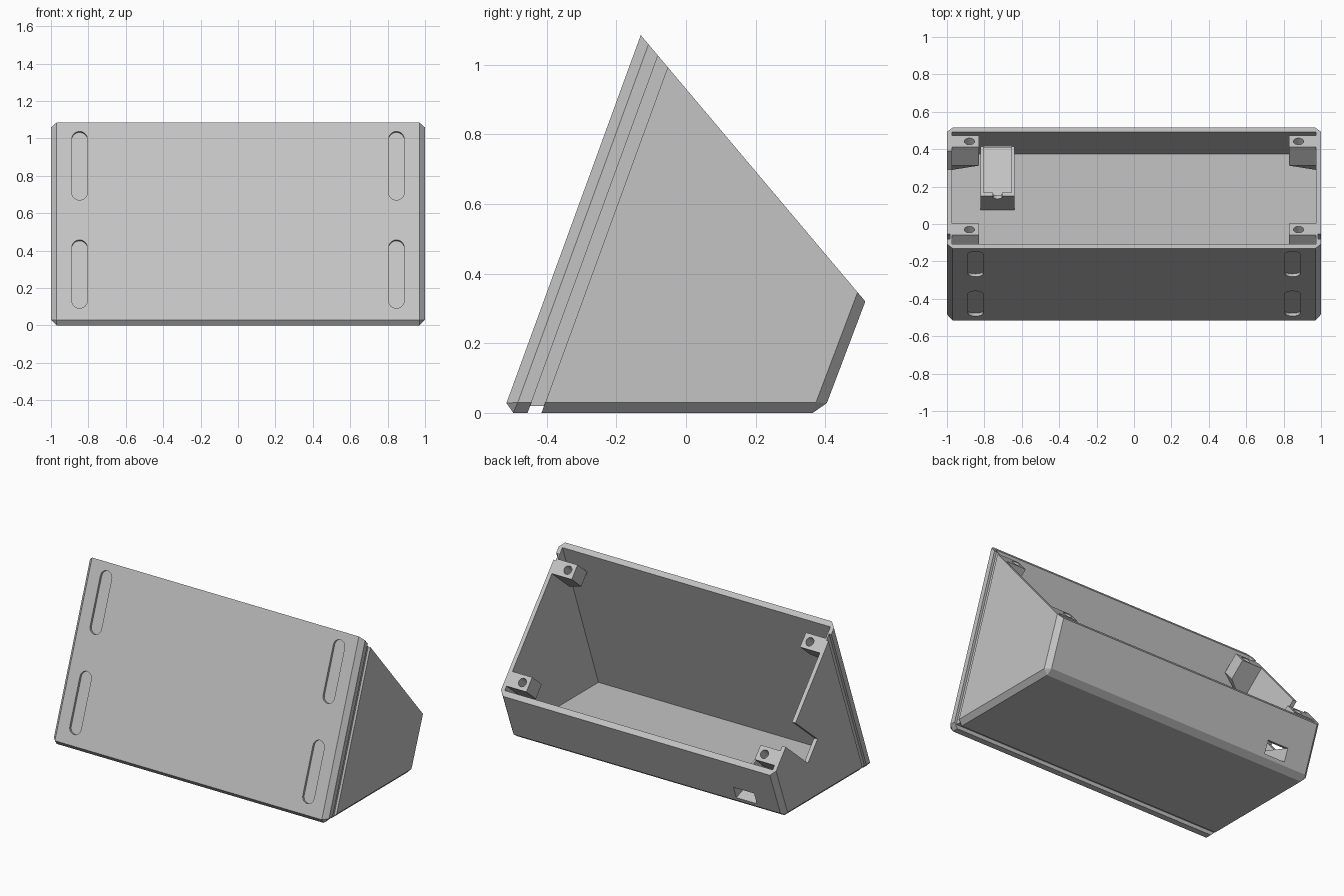
import bpy, bmesh, math
from mathutils import Vector

if "Cube" in bpy.data.objects:
    bpy.data.objects.remove(bpy.data.objects["Cube"])

grey = bpy.data.materials.new("light grey plastic")
grey.use_nodes = True
colour = (0.55, 0.55, 0.55, 1)
grey.diffuse_color = colour
grey.node_tree.nodes["Principled BSDF"].inputs["Base Color"].default_value = colour


def finish(name, bm):
    bmesh.ops.recalc_face_normals(bm, faces=bm.faces)
    mesh = bpy.data.meshes.new(name)
    bm.to_mesh(mesh)
    bm.free()
    mesh.materials.append(grey)
    ob = bpy.data.objects.new(name, mesh)
    bpy.context.collection.objects.link(ob)
    return ob


def hull_mesh(points):
    bm = bmesh.new()
    verts = [bm.verts.new(p) for p in points]
    bmesh.ops.convex_hull(bm, input=verts)
    bmesh.ops.dissolve_limit(bm, angle_limit=0.01, verts=bm.verts, edges=bm.edges)
    return bm


def hull(name, points):
    return finish(name, hull_mesh(points))


def slab(x0, x1, profile):
    """Points of a (y, z) profile swept from x0 to x1."""
    return [(x, y, z) for x in (x0, x1) for y, z in profile]


def cut(target, cutter):
    cutter.hide_render = True
    mod = target.modifiers.new("cut", 'BOOLEAN')
    mod.operation = 'DIFFERENCE'
    mod.solver = 'EXACT'
    mod.object = cutter
    with bpy.context.temp_override(object=target, active_object=target):
        bpy.ops.object.modifier_apply(modifier=mod.name)
    bpy.data.objects.remove(cutter)


# Directions: along the open rim, into the box, up the front panel, out of it
TOP = Vector((0, -0.13, 1.085))
RIM = Vector((0, 0.645, -0.765)).normalized()
INTO = Vector((0, RIM.z, -RIM.y))
UP = Vector((0, 0.342, 0.94))
OUT = Vector((0, -0.94, 0.342))


def rim_point(x, s, d):
    return TOP + RIM * s + INTO * d + Vector((x, 0, 0))


# Outer body, with every edge chamfered except the rim
bm = hull_mesh(slab(-1, 1, [(-0.526, 0), (0.394, 0), (0.515, 0.32), (-0.13, 1.085)]))
edges = [e for e in bm.edges
         if not all(abs((v.co - TOP).dot(INTO)) < 0.005 for v in e.verts)]
bmesh.ops.bevel(bm, geom=edges, offset=0.03, offset_type='OFFSET',
                segments=1, affect='EDGES')
shell = finish("case_shell", bm)

# Hollow interior, open past the rim
back_top = Vector((0, 0.483, 0.32)) + UP * 0.3
front_top = Vector((0, -0.493, 0)) + UP * 1.4
cut(shell, hull("interior_cutter", slab(-0.974, 0.974, [
    (-0.482, 0.03), (0.373, 0.03), back_top.yz, front_top.yz])))

# Shallow groove round the sides and bottom behind the front panel
band = hull("groove_cutter", slab(-1.1, 1.1, [
    (-0.4915, -0.1), (-0.4515, -0.1), (0.023, 1.2), (-0.017, 1.2)]))
cut(band, hull("groove_core", slab(-0.984, 0.984, [
    (-1, 0.02), (1, 0.02), (1, 2), (-1, 2)])))
cut(shell, band)

# Four round-ended recesses in the front panel
RADIUS = 0.041
for side in (-1, 1):
    for low, high in ((0.09, 0.46), (0.668, 1.04)):
        points = []
        for z, start in ((low + RADIUS, math.pi), (high - RADIUS, 0)):
            centre = Vector((side * 0.847, -0.526 + z * 0.365, z))
            for i in range(13):
                a = start + math.pi * i / 12
                rim = Vector((RADIUS * math.cos(a), 0, 0)) + UP * RADIUS * math.sin(a)
                points += [centre + rim + OUT * k for k in (-0.016, 0.03)]
        cut(shell, hull("recess_cutter", points))

# Deep cable notch in one side wall
cut(shell, hull("notch_cutter", [
    rim_point(x, s, d) for x in (-1.05, -0.95) for s in (0.653, 0.809) for d in (-0.05, 0.3)]))


# Socket tray, square to the back wall, with its opening through the wall
def pocket(name, height):
    base = Vector((0, 0.14, 0.149))
    corners = [base + UP * h - OUT * k for h in (0, height) for k in (0, 0.35)]
    return hull(name, slab(-0.805, -0.655, [c.yz for c in corners]))


tray = hull("socket_tray", slab(-0.82, -0.64, [
    (0.075, 0.03), (0.15, 0.236), (0.42, 0.138), (0.375, 0.03)]))
cut(tray, pocket("pocket_cutter", 0.12))
cut(shell, pocket("opening_cutter", 0.085))

# Rounded gap in the tray's front lip
points = []
for i in range(13):
    a = math.pi * (1 + i / 12)
    edge = Vector((-0.73 + 0.025 * math.cos(a), 0.15, 0.215)) + UP * 0.025 * math.sin(a)
    points += [edge + UP * h + OUT * k
               for h in (0, 0.06 - 0.025 * math.sin(a)) for k in (-0.035, 0.03)]
cut(tray, hull("lip_cutter", points))

# Corner screw posts, tapering into the side walls
for side, side_name in ((-1, "right"), (1, "left")):
    for row, s in (("front", 0.109), ("back", 0.84)):
        wall, inner, end = side * 0.974, side * 0.83, s + 0.095
        points = [rim_point(x, t, d) for x in (wall, inner)
                  for t in (s, end) for d in (0, 0.13)]
        points.append(rim_point(wall, end, 0.24))
        post = hull(f"{row}_{side_name}_screw_post", points)
        hole = []
        for i in range(24):
            a = math.tau * i / 24
            hole += [rim_point(side * 0.88 + 0.027 * math.cos(a),
                               s + 0.047 + 0.027 * math.sin(a), d) for d in (-0.05, 0.11)]
        cut(post, hull("screw_hole_cutter", hole))
